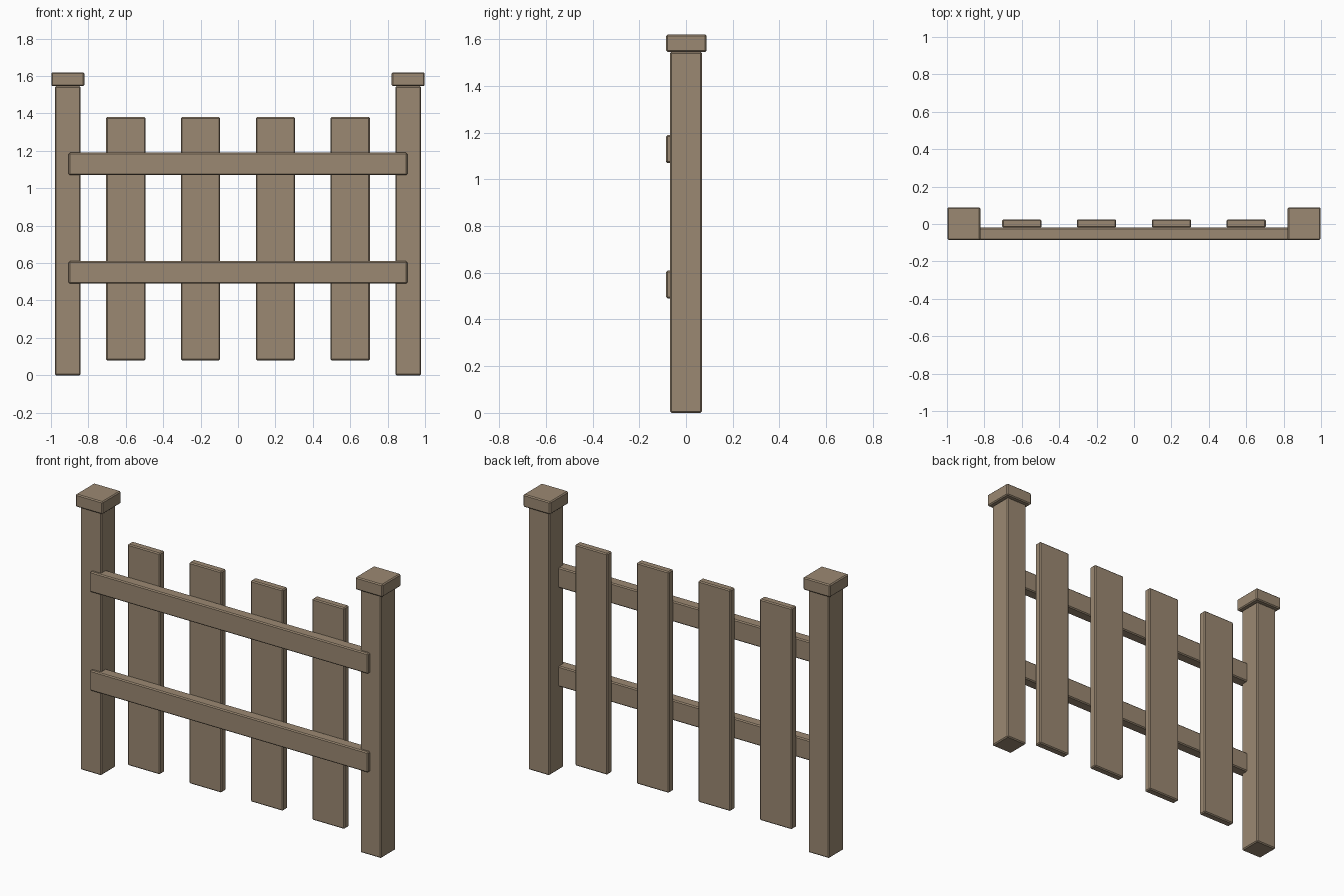
import bpy
import bmesh

cube = bpy.data.objects.get("Cube")
if cube:
    bpy.data.objects.remove(cube, do_unlink=True)

wood = bpy.data.materials.new("weathered wood")
wood.use_nodes = True
colour = (0.33, 0.25, 0.17, 1)
wood.diffuse_color = colour
wood.node_tree.nodes["Principled BSDF"].inputs["Base Color"].default_value = colour


def board(name, low, high, bevel=0.006):
    """Timber with softened edges between two opposite corners."""
    mesh = bpy.data.meshes.new(name)
    bm = bmesh.new()
    bmesh.ops.create_cube(bm, size=1)
    for v in bm.verts:
        v.co = [(a + b) / 2 + c * (b - a) for a, b, c in zip(low, high, v.co)]
    bm.to_mesh(mesh)
    bm.free()
    mesh.materials.append(wood)
    obj = bpy.data.objects.new(name, mesh)
    bpy.context.collection.objects.link(obj)
    mod = obj.modifiers.new("soft edges", 'BEVEL')
    mod.width = bevel
    mod.segments = 1
    return obj


# Posts and their caps
for side, x in (("right", -0.91), ("left", 0.91)):
    board(side + "_post", (x - 0.068, -0.068, 0), (x + 0.068, 0.068, 1.546))
    board(side + "_post_cap", (x - 0.088, -0.085, 1.546), (x + 0.088, 0.088, 1.62))

# Upright pickets
for i, x in enumerate((-0.6, -0.2, 0.2, 0.6)):
    board(f"picket_{i + 1}", (x - 0.105, -0.02, 0.08), (x + 0.105, 0.025, 1.38))

# Horizontal rails across the front
for name, z in (("lower_rail", 0.55), ("upper_rail", 1.13)):
    board(name, (-0.905, -0.085, z - 0.06), (0.905, -0.02, z + 0.06))
